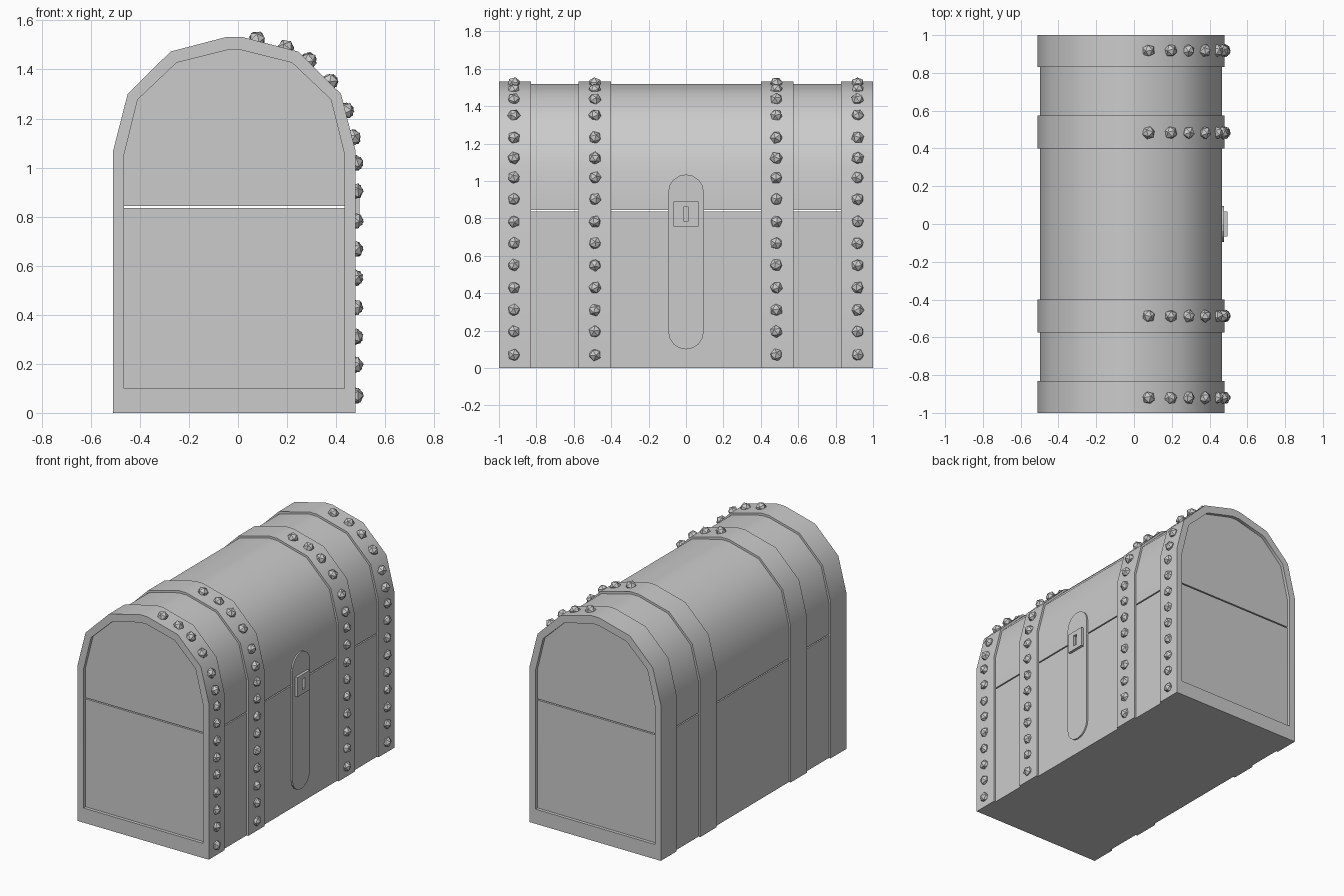
import bpy, bmesh, math, random
from mathutils import Matrix, Vector, Euler

if "Cube" in bpy.data.objects:
    bpy.data.objects.remove(bpy.data.objects["Cube"])

random.seed(4)
CX = -0.015  # shell centre; the studs on +x balance the overall width


def along_y(u, v, t):
    return (CX + u, t, v)


def along_x(u, v, t):
    return (t, u, v)


def finish(name, bm, smooth=False):
    bmesh.ops.recalc_face_normals(bm, faces=bm.faces[:])
    me = bpy.data.meshes.new(name)
    bm.to_mesh(me)
    bm.free()
    ob = bpy.data.objects.new(name, me)
    bpy.context.collection.objects.link(ob)
    if smooth:
        bpy.ops.object.select_all(action='DESELECT')
        ob.select_set(True)
        bpy.context.view_layer.objects.active = ob
        bpy.ops.object.shade_smooth_by_angle(angle=math.radians(36))
    return ob


def prism(name, outer, a, b, place, inner=None, smooth=False):
    """Extrude a profile from a to b, hollow if an inner profile is given."""
    bm = bmesh.new()
    n = len(outer)

    def loop(pts, t):
        return [bm.verts.new(place(u, v, t)) for u, v in pts]

    def bridge(p, q):
        for i in range(n):
            j = (i + 1) % n
            bm.faces.new((p[i], p[j], q[j], q[i]))

    o1, o2 = loop(outer, a), loop(outer, b)
    bridge(o1, o2)
    if inner:
        i1, i2 = loop(inner, a), loop(inner, b)
        bridge(i1, i2)
        bridge(o1, i1)
        bridge(o2, i2)
    else:
        bm.faces.new(o1)
        bm.faces.new(o2)
    return finish(name, bm, smooth)


def arch(half, bottom):
    """Closed symmetric profile from its right half, listed bottom to top."""
    right = [(half[0][0], bottom)] + half
    return right + [(-u, v) for u, v in reversed(right)]


def rect(w, z0, z1):
    return [(-w, z0), (w, z0), (w, z1), (-w, z1)]


BAND = [(0.495, 1.065), (0.435, 1.30), (0.26, 1.473), (0.03, 1.533)]
BODY = [(0.482, 1.06), (0.424, 1.291), (0.253, 1.46), (0.03, 1.518)]
HOLE = [(0.45, 1.05), (0.394, 1.277), (0.236, 1.427), (0.025, 1.48)]

# Box and lid, separated by a thin seam
END = 0.978
prism("box", rect(0.482, 0, 0.836), -END, END, along_y)
prism("lid", arch(BODY, 0.844), -END, END, along_y, smooth=True)

# Four straps around the chest
for i, (a, b) in enumerate([(-1, -0.83), (-0.575, -0.4), (0.4, 0.575), (0.83, 1)]):
    prism(f"strap_{i + 1}", arch(BAND, 0), a, b, along_y,
          inner=arch(HOLE, 0.1), smooth=True)

# Faceted studs along the front side of each strap
path = [(0.477, z) for z in (0.07, 0.195, 0.31, 0.43, 0.55, 0.667, 0.783, 0.903, 1.018)]
path += [(0.468, 1.122), (0.44, 1.232), (0.375, 1.35), (0.288, 1.437),
         (0.195, 1.488), (0.077, 1.522)]
for i, y in enumerate((-0.92, -0.487, 0.483, 0.918)):
    bm = bmesh.new()
    for x, z in path:
        rot = Euler([random.uniform(0, 6.28) for _ in range(3)]).to_matrix().to_4x4()
        bmesh.ops.create_icosphere(bm, subdivisions=1, radius=0.035,
                                   matrix=Matrix.Translation(Vector((x, y, z))) @ rot)
    finish(f"studs_{i + 1}", bm)

# Rounded lock plate
R, Z0, Z1 = 0.095, 0.10, 1.035
pill = []
for k in range(9):
    t = math.pi * k / 8
    pill.append((R * math.cos(t), Z1 - R + R * math.sin(t)))
pill += [(-u, Z0 + Z1 - v) for u, v in pill]
prism("lock_plate", pill, 0.45, 0.477, along_x)

# Lock case with a keyhole slot
prism("lock_case", rect(0.066, 0.757, 0.89), 0.46, 0.496, along_x,
      inner=rect(0.014, 0.785, 0.86))
